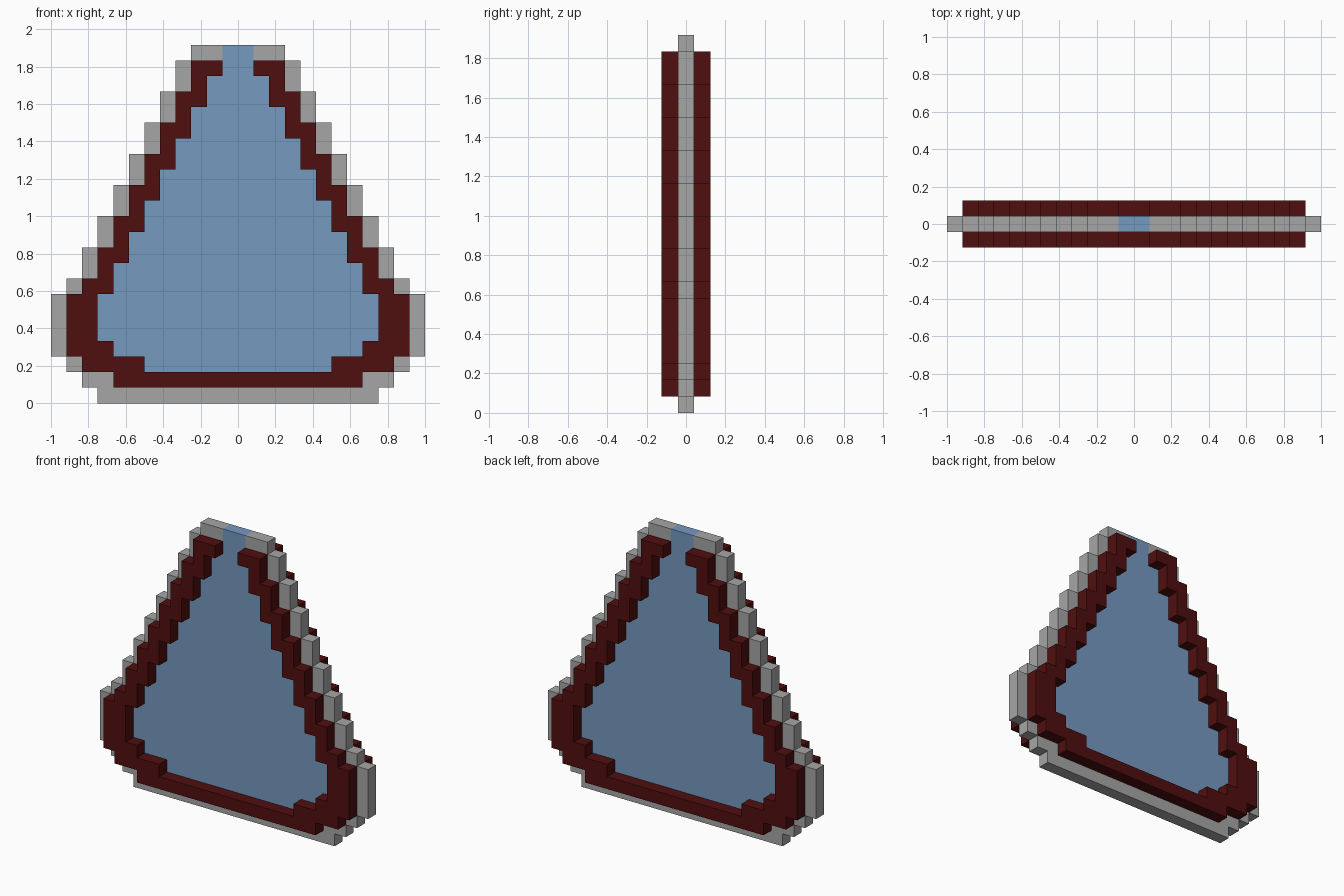
import bpy
import bmesh

cube = bpy.data.objects.get("Cube")
if cube:
    bpy.data.objects.remove(cube, do_unlink=True)

U = 1 / 12  # size of one pixel step


def material(name, rgb):
    mat = bpy.data.materials.new(name)
    mat.use_nodes = True
    mat.diffuse_color = (*rgb, 1)
    bsdf = mat.node_tree.nodes["Principled BSDF"]
    bsdf.inputs["Base Color"].default_value = (*rgb, 1)
    bsdf.inputs["Roughness"].default_value = 0.8
    return mat


def stair(bottom, steps):
    """Right-hand stepped edge, going up; steps are (top row, half width)."""
    points = []
    for top, width in steps:
        points += [(width, bottom), (width, top)]
        bottom = top
    return points


def mirrored(points):
    return [(-x, z) for x, z in points]


def ring(outer, inner):
    """U-shaped outline, open at the top."""
    return outer + inner[::-1] + mirrored(inner) + mirrored(outer)[::-1]


def slab(name, outline, y0, y1, mat):
    """Extrude an outline in pixel steps from y0 to y1."""
    bm = bmesh.new()
    face = bm.faces.new([bm.verts.new((x * U, y0 * U, z * U)) for x, z in outline])
    new = bmesh.ops.extrude_face_region(bm, geom=[face], use_keep_orig=True)["geom"]
    bmesh.ops.translate(bm, vec=(0, (y1 - y0) * U, 0),
                        verts=[v for v in new if isinstance(v, bmesh.types.BMVert)])
    bmesh.ops.recalc_face_normals(bm, faces=bm.faces)
    mesh = bpy.data.meshes.new(name)
    bm.to_mesh(mesh)
    bm.free()
    mesh.materials.append(mat)
    obj = bpy.data.objects.new(name, mesh)
    bpy.context.collection.objects.link(obj)
    return obj


grey = material("light grey", (0.38, 0.38, 0.38))
red = material("dark red", (0.08, 0.0045, 0.0045))
blue = material("soft blue", (0.18, 0.32, 0.53))

# Stepped edges: the sloping sides narrow by one step every two rows
rim = stair(0, [(1, 9), (2, 10), (3, 11), (7, 12), (8, 11)]
            + [(10 + 2 * i, 10 - i) for i in range(7)] + [(23, 3)])
frame_outer = stair(1, [(2, 8), (3, 10), (7, 11), (8, 10)]
                    + [(10 + 2 * i, 9 - i) for i in range(7)])
window = [(3, 6), (4, 8), (7, 9)] + [(9 + 2 * i, 8 - i) for i in range(7)]
frame_inner = stair(2, window + [(22, 1)])
panel_edge = stair(2, window + [(23, 1)])

# Thin core: blue panel with a grey border around it
slab("center_panel", panel_edge + mirrored(panel_edge)[::-1], -0.5, 0.5, blue)
slab("outer_border", ring(rim, panel_edge), -0.5, 0.5, grey)

# Raised frames on both faces
slab("front_frame", ring(frame_outer, frame_inner), -1.5, -0.5, red)
slab("back_frame", ring(frame_outer, frame_inner), 0.5, 1.5, red)
